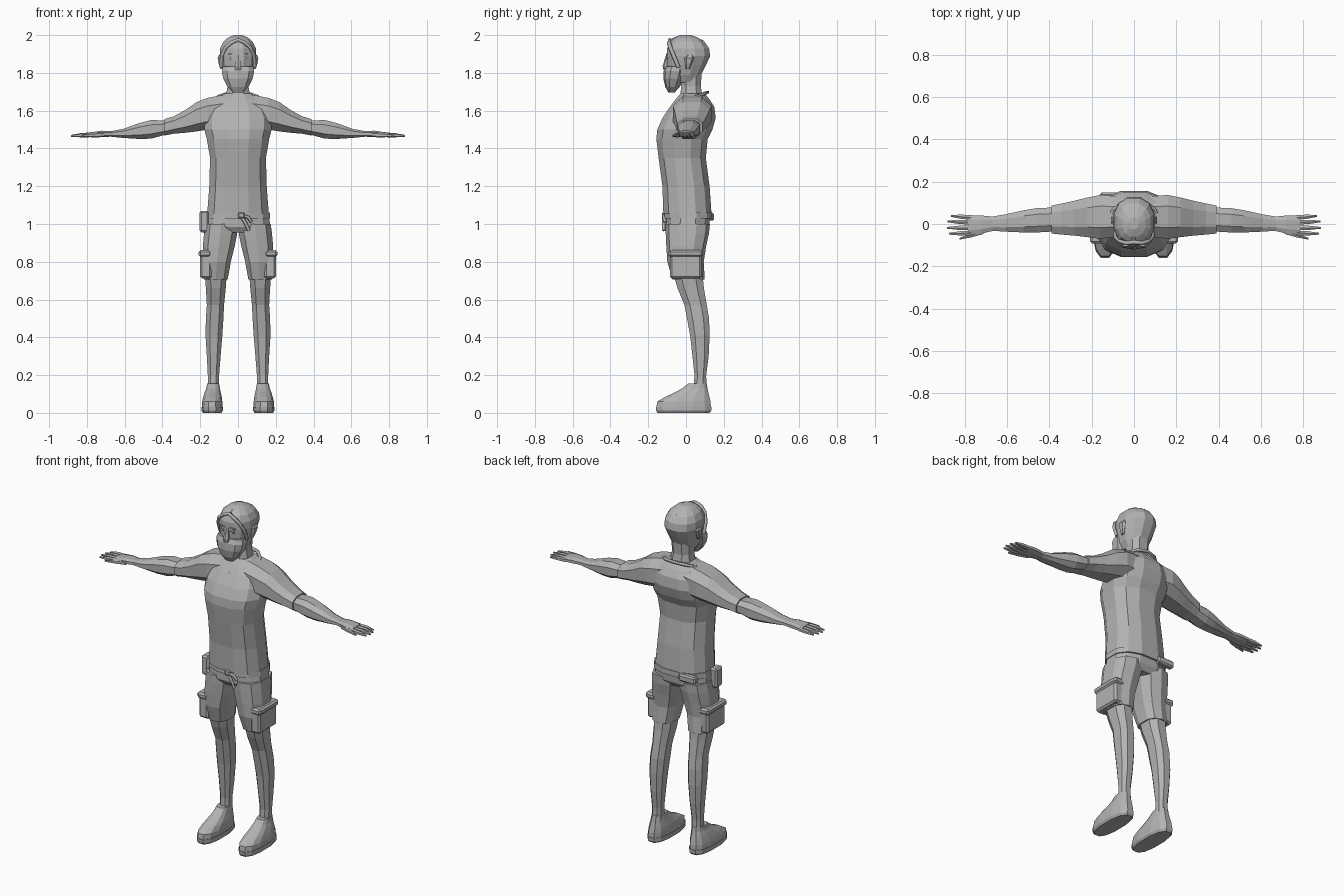
import bpy, bmesh, math
from mathutils import Vector

grey = bpy.data.materials.new("plain grey")
grey.diffuse_color = (0.45, 0.45, 0.45, 1)


def finish(obj, mirror):
    obj.data.materials.append(grey)
    bpy.context.collection.objects.link(obj)
    if mirror:
        obj.modifiers.new("mirror", 'MIRROR')
    return obj


def loft(name, rings, axis='z', n=8, power=0.8, mirror=False):
    """Skin rounded sections; ring = (position, u0, u1, v0, v1)."""
    bm = bmesh.new()
    loops = []
    for t, u0, u1, v0, v1 in rings:
        loop = []
        for i in range(n):
            a = 2 * math.pi * (i + 0.5) / n
            c, s = math.cos(a), math.sin(a)
            u = (u0 + u1) / 2 + (u1 - u0) / 2 * math.copysign(abs(c) ** power, c) / math.cos(math.pi / n) ** power
            v = (v0 + v1) / 2 + (v1 - v0) / 2 * math.copysign(abs(s) ** power, s) / math.cos(math.pi / n) ** power
            loop.append(bm.verts.new((u, v, t) if axis == 'z' else (t, u, v)))
        loops.append(loop)
    for a, b in zip(loops, loops[1:]):
        for i in range(n):
            j = (i + 1) % n
            bm.faces.new((a[i], a[j], b[j], b[i]))
    bm.faces.new(loops[0])
    bm.faces.new(loops[-1])
    bmesh.ops.recalc_face_normals(bm, faces=bm.faces)
    mesh = bpy.data.meshes.new(name)
    bm.to_mesh(mesh)
    bm.free()
    return finish(bpy.data.objects.new(name, mesh), mirror)


def box(name, x0, x1, y0, y1, z0, z1, bevel=0.006, mirror=False):
    bm = bmesh.new()
    bmesh.ops.create_cube(bm, size=1)
    for v in bm.verts:
        v.co = Vector(((x0 + x1) / 2 + v.co.x * (x1 - x0),
                       (y0 + y1) / 2 + v.co.y * (y1 - y0),
                       (z0 + z1) / 2 + v.co.z * (z1 - z0)))
    if bevel:
        bmesh.ops.bevel(bm, geom=bm.edges[:], offset=bevel, segments=1, affect='EDGES')
    mesh = bpy.data.meshes.new(name)
    bm.to_mesh(mesh)
    bm.free()
    return finish(bpy.data.objects.new(name, mesh), mirror)


def cord(name, points, radius, closed=False):
    curve = bpy.data.curves.new(name, 'CURVE')
    curve.dimensions = '3D'
    curve.bevel_depth = radius
    curve.bevel_resolution = 0
    curve.use_fill_caps = True
    sp = curve.splines.new('POLY')
    sp.points.add(len(points) - 1)
    for p, co in zip(sp.points, points):
        p.co = (*co, 1)
    sp.use_cyclic_u = closed
    return finish(bpy.data.objects.new(name, curve), False)


def body(rows):
    """Centred sections from (z, half width, front, back)."""
    return [(z, -w, w, f, b) for z, w, f, b in rows]


# Shirt, collar and neck
loft("shirt", body([
    (1.055, .163, -.12, .135), (1.20, .152, -.125, .125), (1.35, .148, -.145, .105),
    (1.45, .165, -.157, .115), (1.50, .178, -.152, .14), (1.56, .175, -.125, .157),
    (1.62, .155, -.085, .15), (1.66, .125, -.055, .125), (1.69, .075, -.03, .10)]), n=12)
cord("collar", [(.115 * math.sin(a), .02 - .095 * math.cos(a), 1.66 - .038 * math.cos(a))
                for a in [math.pi * i / 6 for i in range(12)]], .009, True)
loft("neck", body([(1.62, .085, -.06, .11), (1.69, .062, -.03, .085),
                   (1.73, .055, -.025, .078), (1.82, .06, -.03, .085)]))

# Head and face
loft("head", body([
    (1.75, .055, -.07, .072), (1.79, .075, -.092, .08), (1.84, .088, -.10, .105),
    (1.89, .097, -.102, .128), (1.93, .095, -.10, .122), (1.965, .078, -.085, .098),
    (1.985, .055, -.06, .065), (2.0, .022, -.025, .03)]), n=12, power=.9)
loft("beard", body([
    (1.695, .025, -.092, -.062), (1.725, .055, -.108, -.035), (1.77, .078, -.118, -.01),
    (1.81, .086, -.116, .0), (1.835, .08, -.104, .0)]), n=10)
loft("nose", body([(1.815, .015, -.118, -.09), (1.835, .017, -.122, -.09),
                   (1.895, .007, -.105, -.09)]), n=6)
loft("ears", [(1.82, .08, .093, .0, .018), (1.85, .08, .103, -.003, .03),
              (1.88, .08, .108, -.005, .042), (1.895, .08, .1, .008, .036)], n=6, mirror=True)
box("eyes", .022, .046, -.106, -.098, 1.872, 1.882, 0, True)
box("eyebrows", .018, .052, -.107, -.098, 1.896, 1.903, 0, True)
half = [(.088, -.04, 1.83), (.085, -.065, 1.89), (.065, -.083, 1.935), (.035, -.091, 1.96)]
cord("hairline", half + [(0, -.086, 1.975)] + [(-x, y, z) for x, y, z in half[::-1]], .011)
cord("hair_parting", [(0, -.075, 1.975), (0, -.03, 1.993), (0, .03, 1.992), (0, .09, 1.965)], .007)

# Sleeves, forearms and hands
loft("sleeves", [
    (.07, -.06, .13, 1.50, 1.685), (.16, -.07, .137, 1.50, 1.668), (.22, -.062, .125, 1.49, 1.645),
    (.28, -.055, .11, 1.483, 1.603), (.34, -.05, .097, 1.478, 1.57),
    (.39, -.045, .087, 1.468, 1.555)], 'x', mirror=True)
loft("forearms", [
    (.375, -.035, .078, 1.475, 1.548), (.46, -.04, .075, 1.452, 1.55), (.52, -.04, .065, 1.45, 1.535),
    (.61, -.036, .045, 1.456, 1.503), (.67, -.032, .035, 1.462, 1.492)], 'x', mirror=True)
loft("palms", [(.66, -.031, .034, 1.463, 1.491), (.72, -.045, .04, 1.46, 1.494),
               (.785, -.053, .042, 1.461, 1.485)], 'x', mirror=True)
for name, x0, x1, y0, y1 in [("little_fingers", .77, .865, .031, .038), ("ring_fingers", .77, .88, .008, .012),
                             ("middle_fingers", .77, .884, -.018, -.018),
                             ("index_fingers", .77, .875, -.042, -.046), ("thumbs", .71, .825, -.036, -.07)]:
    xm, ym = (x0 + x1) / 2, (y0 + y1) / 2
    loft(name, [(x0, y0 - .011, y0 + .011, 1.461, 1.483), (xm, ym - .01, ym + .01, 1.46, 1.481),
                (x1, y1 - .004, y1 + .004, 1.462, 1.471)], 'x', 6, mirror=True)

# Hips, belt and legs
loft("hips", body([(.955, .15, -.085, .10), (.985, .172, -.105, .122), (1.07, .16, -.105, .13)]), n=12)
loft("belt", body([(1.03, .17, -.113, .138), (1.062, .168, -.113, .138)]), n=12)
loft("shorts", [
    (1.0, .005, .173, -.104, .122), (.95, .004, .18, -.103, .117), (.88, .018, .186, -.10, .102),
    (.80, .038, .185, -.095, .09), (.705, .055, .18, -.068, .096)], n=10, mirror=True)
loft("lower_legs", [
    (.73, .06, .175, -.065, .088), (.66, .065, .17, -.045, .095), (.57, .074, .165, -.008, .11),
    (.50, .077, .17, .005, .122), (.41, .083, .172, .022, .125), (.30, .092, .165, .034, .12),
    (.20, .10, .16, .045, .107), (.13, .10, .16, .04, .108)], mirror=True)

# Cargo pockets, pouches and belt knot
box("cargo_pockets", .14, .2, -.085, .082, .712, .84, .01, True)
box("pocket_flaps", .14, .208, -.092, .09, .825, .862, .01, True)
box("holster", -.203, -.155, -.06, .005, .955, 1.07, .01)
box("back_pouch", -.16, -.05, .11, .148, 1.018, 1.06, .008)
box("belt_knot", .0, .035, -.128, -.1, 1.03, 1.062, .006)
cord("belt_end_long", [(.015, -.118, 1.045), (.04, -.118, 1.005), (.058, -.118, .965)], .009)
cord("belt_end_short", [(.02, -.118, 1.045), (.055, -.116, 1.035), (.07, -.11, 1.01)], .009)

# Shoes
loft("soles", [(0, .088, .186, -.15, .125), (.012, .08, .194, -.158, .134),
               (.032, .08, .194, -.16, .135)], n=12, mirror=True)
loft("shoes", [
    (.03, .083, .192, -.157, .132), (.06, .083, .19, -.152, .13), (.085, .086, .184, -.11, .124),
    (.11, .092, .176, -.055, .118), (.13, .096, .168, -.02, .114),
    (.155, .1, .164, .012, .11)], n=12, mirror=True)
